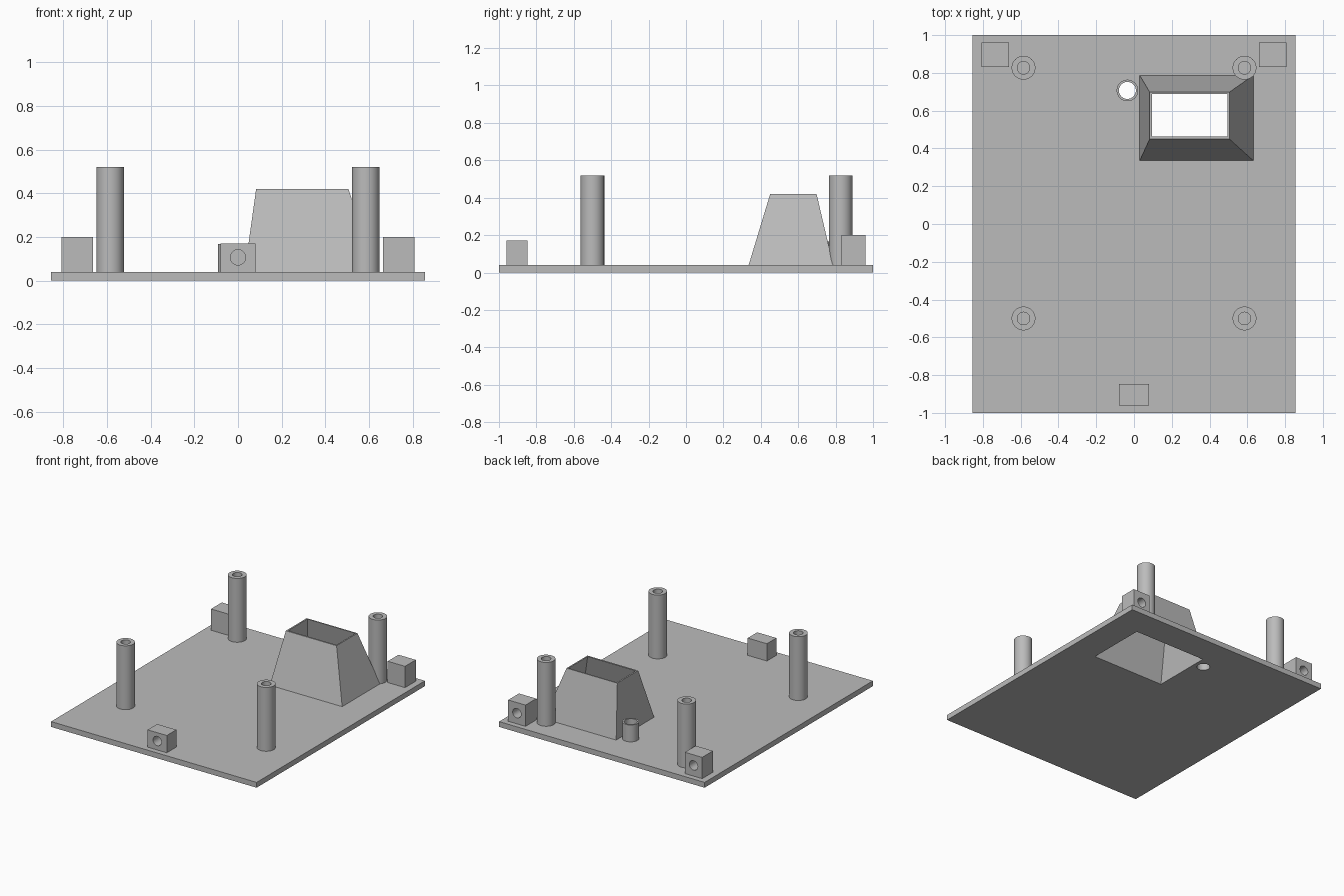
import bpy, bmesh, math
from mathutils import Matrix

if "Cube" in bpy.data.objects:
    bpy.data.objects.remove(bpy.data.objects["Cube"])

grey = bpy.data.materials.new("plain grey")
grey.diffuse_color = (0.5, 0.5, 0.5, 1)
grey.use_nodes = True
grey.node_tree.nodes["Principled BSDF"].inputs["Base Color"].default_value = grey.diffuse_color
PLATE = 0.04


def finish(name, bm, material=grey):
    bmesh.ops.recalc_face_normals(bm, faces=bm.faces[:])
    me = bpy.data.meshes.new(name)
    bm.to_mesh(me)
    bm.free()
    ob = bpy.data.objects.new(name, me)
    bpy.context.collection.objects.link(ob)
    me.materials.append(material)
    return ob


def frustum(name, levels):
    """Closed stack of rectangles (x0, x1, y0, y1, z)."""
    bm = bmesh.new()
    rings = [[bm.verts.new(p) for p in ((a, c, z), (b, c, z), (b, d, z), (a, d, z))]
             for a, b, c, d, z in levels]
    bm.faces.new(rings[0])
    bm.faces.new(rings[-1])
    for lo, hi in zip(rings, rings[1:]):
        for i in range(4):
            j = (i + 1) % 4
            bm.faces.new((lo[i], lo[j], hi[j], hi[i]))
    return finish(name, bm)


def box(name, x0, x1, y0, y1, z0, z1):
    return frustum(name, [(x0, x1, y0, y1, z0), (x0, x1, y0, y1, z1)])


def cylinder(name, r, length, centre, along_y=False):
    bm = bmesh.new()
    bmesh.ops.create_cone(bm, cap_ends=True, segments=48, radius1=r, radius2=r, depth=length)
    turn = Matrix.Rotation(math.pi / 2, 4, 'X') if along_y else Matrix()
    bm.transform(Matrix.Translation(centre) @ turn)
    return finish(name, bm)


def cut(ob, cutter):
    m = ob.modifiers.new("cut", 'BOOLEAN')
    m.operation, m.solver, m.object = 'DIFFERENCE', 'EXACT', cutter
    cutter.hide_render = True
    cutter.hide_viewport = True


def lathe(name, profile, x, y, closed, n=48):
    """Revolve (radius, z) points about a vertical axis at x, y."""
    bm = bmesh.new()
    rings = []
    for r, z in profile:
        if r == 0:
            rings.append([bm.verts.new((x, y, z))] * n)
        else:
            rings.append([bm.verts.new((x + r * math.cos(2 * math.pi * i / n),
                                        y + r * math.sin(2 * math.pi * i / n), z))
                          for i in range(n)])
    pairs = list(zip(rings, rings[1:]))
    if closed:
        pairs.append((rings[-1], rings[0]))
    for a, b in pairs:
        for i in range(n):
            j = (i + 1) % n
            bm.faces.new(list(dict.fromkeys((a[i], a[j], b[j], b[i]))))
    ob = finish(name, bm)
    bpy.context.view_layer.objects.active = ob
    ob.select_set(True)
    bpy.ops.object.shade_smooth_by_angle()
    ob.select_set(False)
    return ob


# Base plate with funnel window and round hole
plate = box("base_plate", -0.855, 0.855, -1, 1, 0, PLATE)

# Tapered window funnel: thin walls, open at both ends
funnel = frustum("window_funnel", [(0.03, 0.632, 0.335, 0.787, PLATE),
                                   (0.083, 0.505, 0.45, 0.698, 0.42)])
# inner taper, running slightly past both ends
def inner(z):
    t = z / 0.42
    ends = ((0.034, 0.495), (0.0, 0.0))
    a, b = 0.036 + t * 0.058, 0.634 - t * 0.139
    c, d = 0.334 + t * 0.128, 0.786 - t * 0.097
    return (a, b, c, d, z)

funnel_cutter = frustum("funnel_cutter", [inner(-0.02), inner(0.44)])
cut(funnel, funnel_cutter)
cut(plate, funnel_cutter)

# Small tube around the round hole through the plate
TX, TY, TR = -0.035, 0.707, 0.045
lathe("button_tube", [(0.057, PLATE), (0.057, 0.167), (TR, 0.167), (TR, PLATE)], TX, TY, True)
cut(plate, cylinder("tube_hole_cutter", TR, 0.2, (TX, TY, 0.02)))

# Four standoff posts with blind screw holes
for side in (-1, 1):
    for label, y in (("back", 0.827), ("front", -0.5)):
        lathe(f"{label}_post_{'right' if side > 0 else 'left'}",
              [(0, PLATE), (0.063, PLATE), (0.063, 0.52), (0.033, 0.52), (0.033, 0.08), (0, 0.08)],
              side * 0.585, y, False)

# Edge blocks with blind holes facing outward
for side in (-1, 1):
    tag = 'right' if side > 0 else 'left'
    cx = side * 0.735
    block = box(f"back_block_{tag}", cx - 0.072, cx + 0.072, 0.832, 0.96, PLATE, 0.2)
    cut(block, cylinder(f"back_hole_cutter_{tag}", 0.035, 0.2, (cx, 0.96, 0.12), True))
block = box("front_block", -0.08, 0.08, -0.96, -0.847, PLATE, 0.17)
cut(block, cylinder("front_hole_cutter", 0.035, 0.17, (0, -0.96, 0.107), True))
